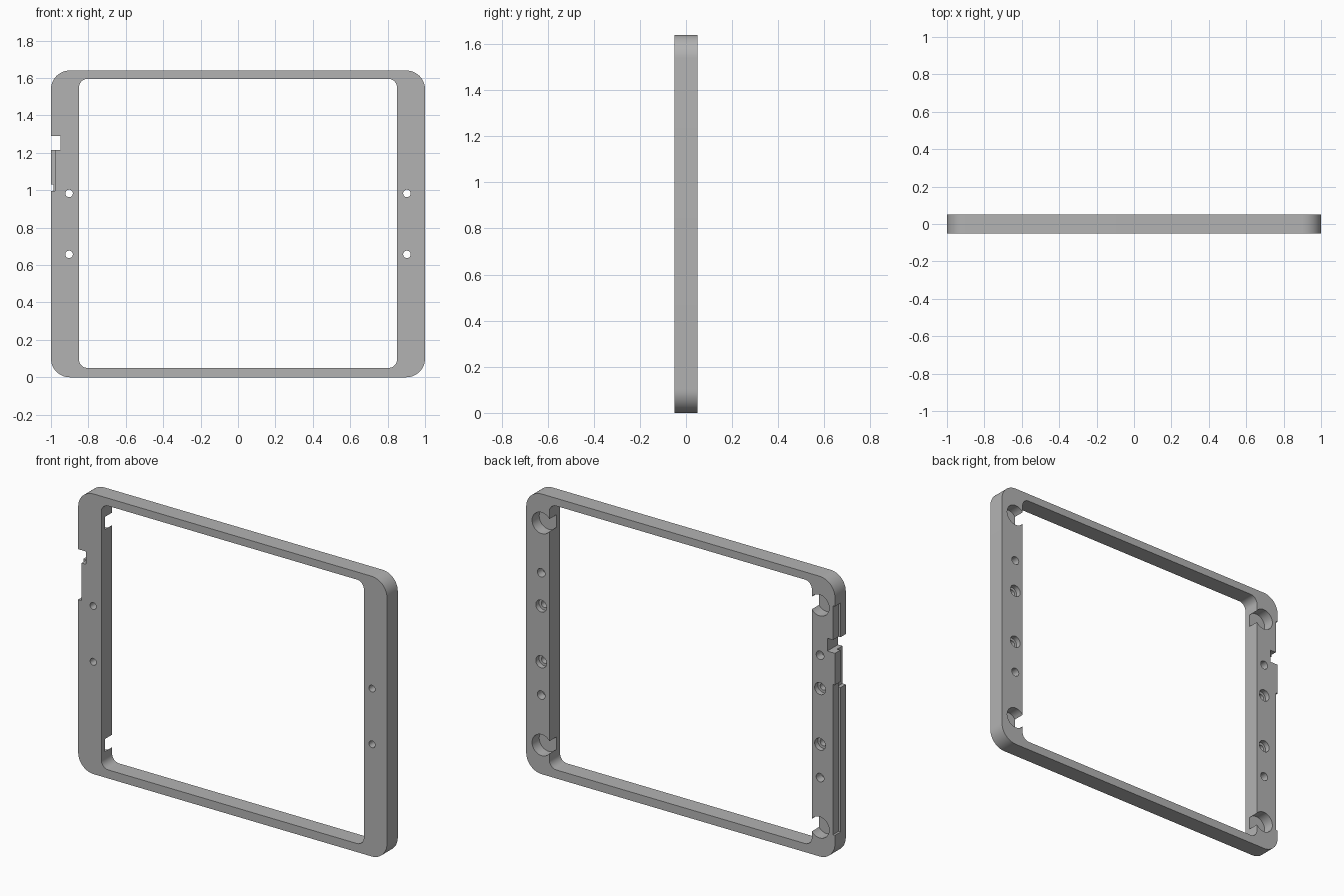
import bpy, bmesh, math

default = bpy.data.objects.get("Cube")
if default:
    bpy.data.objects.remove(default)

HEIGHT, HALF_T = 1.64, 0.05
MID = HEIGHT / 2

grey = bpy.data.materials.new("plain grey")
grey.use_nodes = True
grey.diffuse_color = (0.45, 0.45, 0.45, 1)
grey.node_tree.nodes["Principled BSDF"].inputs["Base Color"].default_value = grey.diffuse_color


def finish(name, bm):
    bmesh.ops.recalc_face_normals(bm, faces=bm.faces)
    mesh = bpy.data.meshes.new(name)
    bm.to_mesh(mesh)
    bm.free()
    mesh.materials.append(grey)
    obj = bpy.data.objects.new(name, mesh)
    bpy.context.collection.objects.link(obj)
    return obj


def extruded(name, outline, y0, y1):
    """Solid made by extruding an x-z outline from y0 to y1."""
    bm = bmesh.new()
    face = bm.faces.new([bm.verts.new((x, y0, z)) for x, z in outline])
    grown = bmesh.ops.extrude_face_region(bm, geom=[face])
    verts = [g for g in grown["geom"] if isinstance(g, bmesh.types.BMVert)]
    bmesh.ops.translate(bm, vec=(0, y1 - y0, 0), verts=verts)
    return finish(name, bm)


def rounded(x0, x1, z0, z1, r, steps=12):
    corners = [(x1 - r, z1 - r), (x0 + r, z1 - r), (x0 + r, z0 + r), (x1 - r, z0 + r)]
    return [(cx + r * math.cos(a), cz + r * math.sin(a))
            for q, (cx, cz) in enumerate(corners)
            for a in [(q + i / steps) * math.pi / 2 for i in range(steps + 1)]]


def rect(x0, x1, z0, z1):
    return [(x0, z0), (x1, z0), (x1, z1), (x0, z1)]


def circle(x, z, r, n=40):
    return [(x + r * math.cos(2 * math.pi * i / n), z + r * math.sin(2 * math.pi * i / n))
            for i in range(n)]


frame = extruded("frame", rounded(-1, 1, 0, HEIGHT, 0.1), -HALF_T, HALF_T)


def cut(outline, y0=-0.1, y1=0.1):
    cutter = extruded("cutter", outline, y0, y1)
    cutter.hide_render = True
    mod = frame.modifiers.new("cut", "BOOLEAN")
    mod.operation, mod.solver, mod.object = "DIFFERENCE", "EXACT", cutter
    bpy.context.view_layer.objects.active = frame
    bpy.ops.object.modifier_apply(modifier=mod.name)
    bpy.data.objects.remove(cutter)


# Main window
cut(rounded(-0.85, 0.85, 0.05, 1.595, 0.045))

# Screw holes, blind holes and magnet pockets, mirrored on both pillars
for side in (-1, 1):
    for up in (-1, 1):
        x = side * 0.903
        cut(circle(x, MID + up * 0.163, 0.02))
        cut(circle(x, MID + up * 0.163, 0.035), 0.02)
        cut(circle(x, MID + up * 0.358, 0.025), 0.0)
        cut(circle(side * 0.9, MID + up * 0.65, 0.062), -0.016)

# Cable path on the right edge: through notch, front recess, back grooves
cut(rect(-1.1, -0.95, 1.215, 1.29))
cut(rect(-1.1, -0.978, 0.995, 1.23), -0.1, 0.0)
cut(rect(-1.1, -0.987, 0.15, 1.03), -0.002)
cut(rect(-1.1, -0.987, 1.28, 1.49), -0.002)

# Smooth round corners, crisp edges
bpy.ops.object.select_all(action="DESELECT")
frame.select_set(True)
bpy.context.view_layer.objects.active = frame
bpy.ops.object.shade_smooth_by_angle(angle=math.radians(30))
